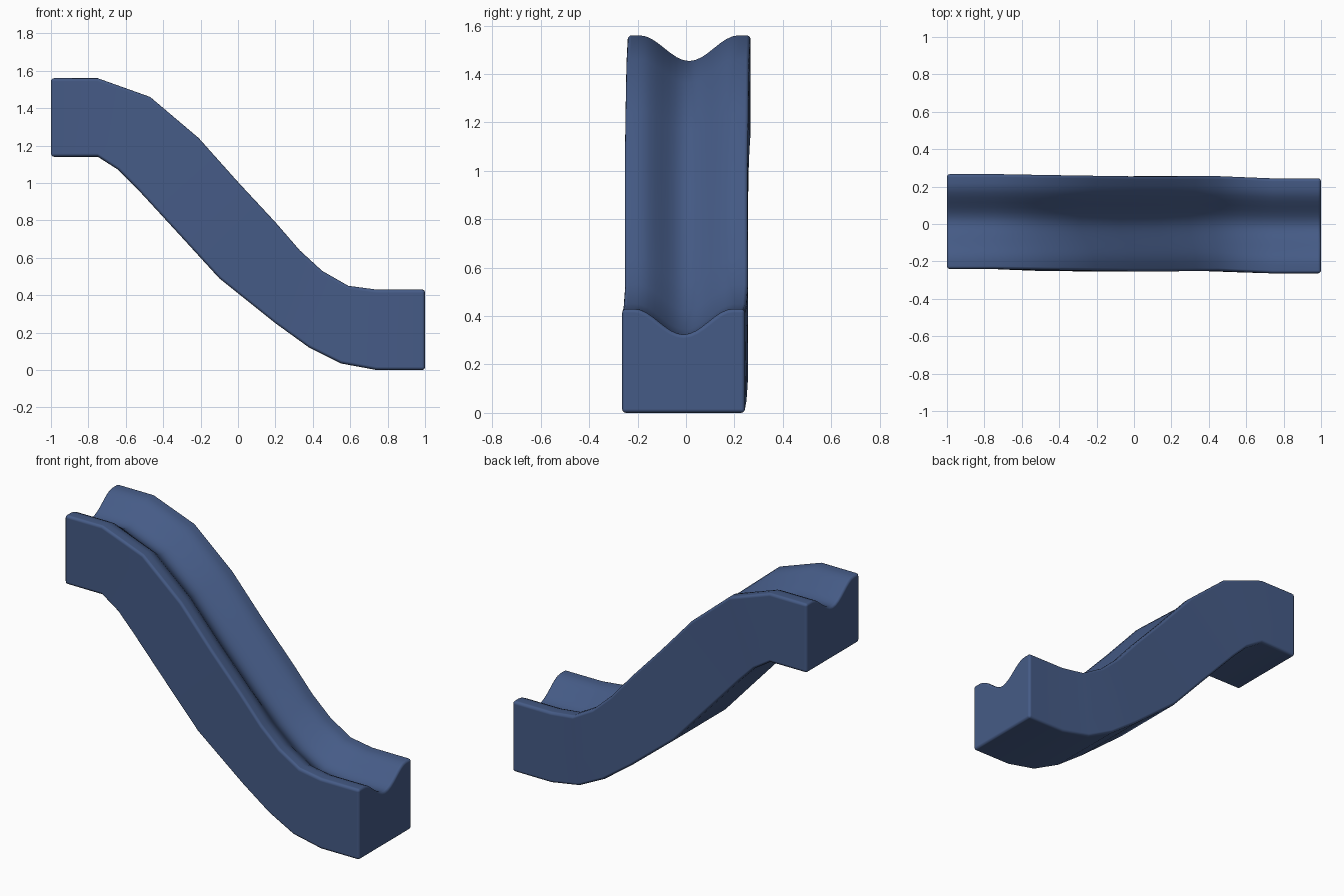
import bpy, bmesh, math
from mathutils import Vector

if "Cube" in bpy.data.objects:
    bpy.data.objects.remove(bpy.data.objects["Cube"])

# Path stations: rim x, rim z, underside x, underside z, sideways shift
STATIONS = [
    (-1.00, 1.56, -1.00, 1.14, 0.013),
    (-0.75, 1.56, -0.75, 1.14, 0.013),
    (-0.47, 1.46, -0.64, 1.07, 0.008),
    (-0.21, 1.24, -0.54, 0.97, 0.004),
    (0.00, 1.005, -0.31, 0.72, 0.001),
    (0.20, 0.79, -0.10, 0.49, 0.001),
    (0.33, 0.64, 0.20, 0.25, 0.002),
    (0.45, 0.53, 0.38, 0.12, 0.002),
    (0.59, 0.45, 0.55, 0.035, -0.004),
    (0.74, 0.43, 0.74, 0.00, -0.010),
    (1.00, 0.43, 1.00, 0.00, -0.010),
]
HALF_WIDTH, GROOVE_HALF, DEPTH, STEPS = 0.254, 0.205, 0.106, 16


def section(tx, tz, bx, bz, shift):
    """Closed ring: underside edge, rim, cosine groove, rim, underside edge."""
    top, bottom = Vector((tx, 0, tz)), Vector((bx, 0, bz))
    down = (bottom - top).normalized()
    ring = [bottom + Vector((0, shift - HALF_WIDTH, 0)),
            top + Vector((0, shift - HALF_WIDTH, 0))]
    for i in range(STEPS + 1):
        t = -1 + 2 * i / STEPS
        sink = DEPTH * 0.5 * (1 + math.cos(math.pi * t))
        ring.append(top + down * sink + Vector((0, shift + t * GROOVE_HALF, 0)))
    ring += [top + Vector((0, shift + HALF_WIDTH, 0)),
             bottom + Vector((0, shift + HALF_WIDTH, 0))]
    return ring


# Slide body lofted through the stations
bm = bmesh.new()
rings = [[bm.verts.new(p) for p in section(*s)] for s in STATIONS]
n = len(rings[0])
for a, b in zip(rings, rings[1:]):
    for i in range(n):
        j = (i + 1) % n
        bm.faces.new((a[i], a[j], b[j], b[i]))
bm.faces.new(rings[0])
bm.faces.new(rings[-1][::-1])
bmesh.ops.recalc_face_normals(bm, faces=bm.faces)
mesh = bpy.data.meshes.new("slide_chute")
bm.to_mesh(mesh)
bm.free()
slide = bpy.data.objects.new("slide_chute", mesh)
bpy.context.collection.objects.link(slide)

# Blue plastic
mat = bpy.data.materials.new("blue_plastic")
mat.diffuse_color = (0.06, 0.105, 0.24, 1)
mat.use_nodes = True
mat.node_tree.nodes["Principled BSDF"].inputs["Base Color"].default_value = mat.diffuse_color
mesh.materials.append(mat)

# Smooth shading and softened outer edges
bpy.context.view_layer.objects.active = slide
slide.select_set(True)
bpy.ops.object.shade_smooth_by_angle(angle=math.radians(40))
bevel = slide.modifiers.new("soft_edges", 'BEVEL')
bevel.width = 0.016
bevel.segments = 3
bevel.limit_method = 'ANGLE'
bevel.angle_limit = math.radians(60)
bevel.harden_normals = True
